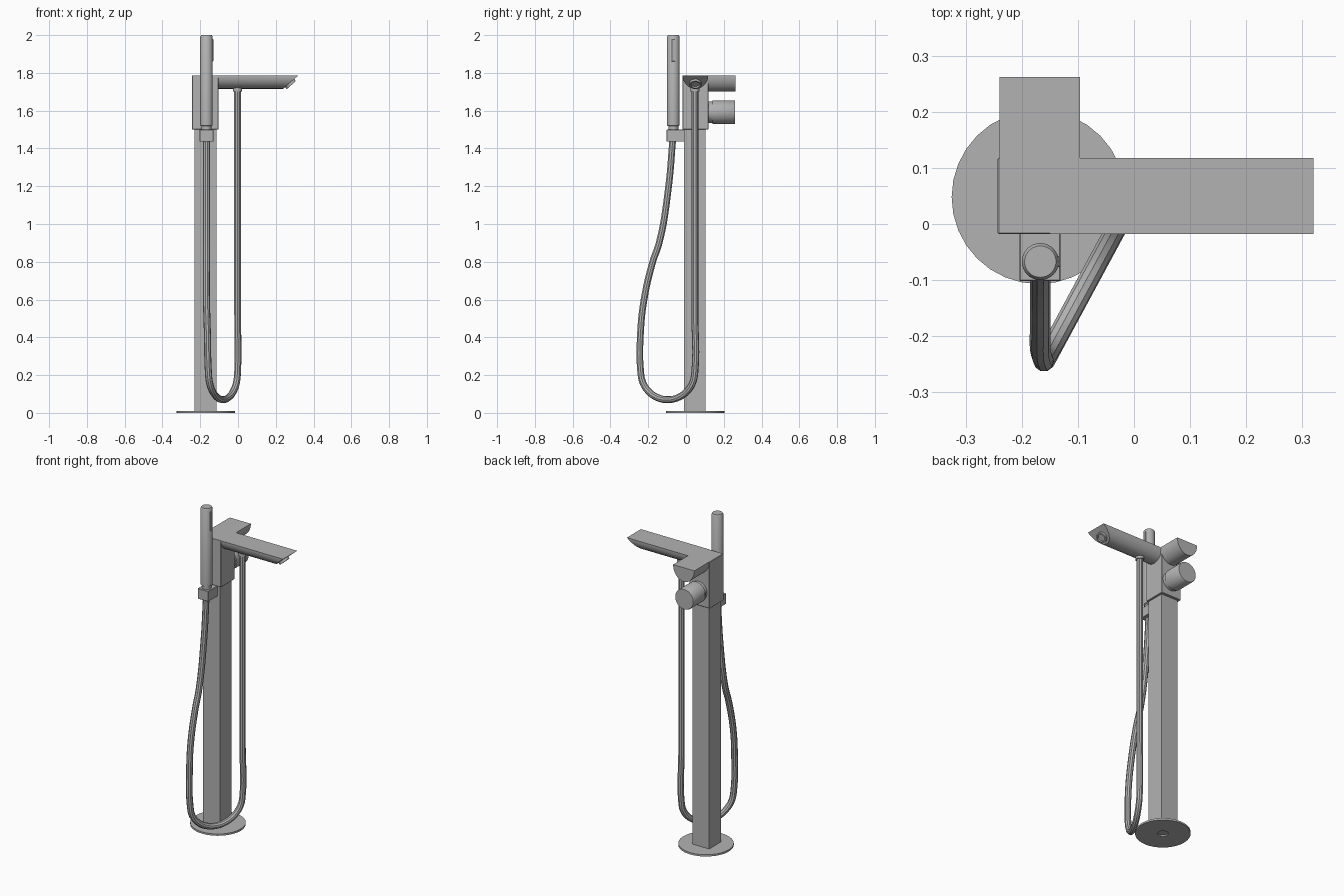
import bpy, bmesh, math
from mathutils import Vector, Matrix

cube = bpy.data.objects.get("Cube")
if cube:
    bpy.data.objects.remove(cube, do_unlink=True)

metal = bpy.data.materials.new("brushed grey metal")
GREY = (0.45, 0.45, 0.45, 1)
metal.use_nodes = True
metal.diffuse_color = GREY
bsdf = next(n for n in metal.node_tree.nodes if n.type == "BSDF_PRINCIPLED")
bsdf.inputs["Base Color"].default_value = GREY
bsdf.inputs["Roughness"].default_value = 0.5

CX, CY = -0.17, 0.048          # axis of the column
UP, BACK, RIGHT = Vector((0, 0, 1)), Vector((0, 1, 0)), Vector((1, 0, 0))


def finish(obj):
    obj.data.materials.clear()
    obj.data.materials.append(metal)
    bpy.ops.object.select_all(action="DESELECT")
    obj.select_set(True)
    bpy.context.view_layer.objects.active = obj
    bpy.ops.object.shade_smooth_by_angle(angle=math.radians(35))
    return obj


def make(name, bm):
    bmesh.ops.recalc_face_normals(bm, faces=bm.faces)
    mesh = bpy.data.meshes.new(name)
    bm.to_mesh(mesh)
    bm.free()
    obj = bpy.data.objects.new(name, mesh)
    bpy.context.collection.objects.link(obj)
    return finish(obj)


def box(name, lo, hi, bevel=0.0):
    bm = bmesh.new()
    lo, hi = Vector(lo), Vector(hi)
    size = Matrix.Diagonal((*(hi - lo), 1))
    bmesh.ops.create_cube(bm, size=1, matrix=Matrix.Translation((lo + hi) / 2) @ size)
    if bevel:
        bmesh.ops.bevel(bm, geom=bm.edges[:], offset=bevel, segments=1, affect="EDGES")
    return make(name, bm)


def lathe(name, profile, base, axis=UP, steps=32):
    """Spin (radius, height) pairs round an axis; radius 0 closes an end."""
    bm = bmesh.new()
    verts = [bm.verts.new((r, 0, h)) for r, h in profile]
    edges = [bm.edges.new(pair) for pair in zip(verts, verts[1:])]
    bmesh.ops.spin(bm, geom=verts + edges, cent=(0, 0, 0), axis=UP,
                   angle=math.tau, steps=steps)
    bmesh.ops.remove_doubles(bm, verts=bm.verts, dist=0.0005)
    bm.transform(Matrix.Translation(base) @ axis.to_track_quat("Z", "Y").to_matrix().to_4x4())
    return make(name, bm)


def trough(start, length, along, half, depth, segs=24):
    """Flat-topped bar with a half-round underside."""
    bm = bmesh.new()
    side = along.cross(UP)
    ring = []
    for i in range(segs + 1):
        a = math.pi * i / segs
        ring.append(bm.verts.new(Vector(start) + side * half * math.cos(a)
                                 - UP * depth * math.sin(a)))
    face = bm.faces.new(ring)
    ext = bmesh.ops.extrude_face_region(bm, geom=[face])
    moved = [v for v in ext["geom"] if isinstance(v, bmesh.types.BMVert)]
    bmesh.ops.translate(bm, verts=moved, vec=along * length)
    return bm


# Floor plate with a pipe hole beneath
lathe("floor_plate", [(0, 0.008), (0.03, 0.008), (0.03, 0), (0.155, 0),
                      (0.155, 0.011), (0, 0.011)], (CX, CY, 0))

# Square column and wider head block
box("column", (-0.23, -0.01, 0.008), (-0.115, 0.103, 1.5))
box("head_block", (-0.243, -0.018, 1.5), (-0.104, 0.118, 1.787), 0.002)

# Spout, cut at a slant at its tip
tip = Vector((0.32, CY, 1.787))
slant = Vector((0.66, 0, -0.75)).normalized()
bm = trough((-0.15, 0.05, 1.787), 0.5, RIGHT, 0.068, 0.071)
cut = bmesh.ops.bisect_plane(bm, geom=bm.verts[:] + bm.edges[:] + bm.faces[:],
                             plane_co=tip, plane_no=slant, clear_outer=True)
bmesh.ops.holes_fill(bm, edges=[e for e in bm.edges if e.is_boundary])
make("spout", bm)

# Water outlet ring on the slanted face
down_slope = Vector((slant.z, 0, -slant.x))
lathe("water_outlet", [(0.032, -0.004), (0.032, 0.014), (0.024, 0.014),
                       (0.024, 0.003), (0, 0.003)],
      tip + Vector((0, 0.002, 0)) + down_slope * 0.062, slant, 24)

# Upper half-round lever and lower round knob at the back
make("diverter_handle", trough((CX + 0.002, 0.11, 1.787), 0.152, BACK, 0.072, 0.086))
lathe("mixer_knob", [(0, -0.005), (0.057, -0.005), (0.057, 0.024), (0.063, 0.026),
                     (0.063, 0.142), (0.061, 0.145), (0, 0.145)], (CX, 0.115, 1.592), BACK)
box("knob_marker", (CX - 0.066, 0.142, 1.588), (CX - 0.06, 0.152, 1.608))

# Hand shower in its holder
SX, SY = -0.167, -0.067
box("shower_holder", (-0.204, -0.102, 1.436), (-0.131, -0.004, 1.5), 0.002)
lathe("hand_shower", [(0, 1.49), (0.026, 1.49), (0.026, 1.518), (0.033, 1.522),
                      (0.033, 1.992), (0.028, 2.0), (0, 2.0)], (SX, SY, 0))
box("spray_plate", (SX + 0.028, SY - 0.01, 1.86), (SX + 0.036, SY + 0.01, 1.98), 0.002)

# Hose: gentle S-bend down, half loop, then straight up to the spout
low, rise = Vector((-0.157, -0.24, 0.22)), Vector((-0.002, 0.047, 0.22))
path = [Vector((SX, y, z)) for y, z in
        ((-0.07, 1.45), (-0.092, 1.2), (-0.142, 0.9), (-0.176, 0.8), (-0.222, 0.6))]
path.append(Vector((-0.162, -0.241, 0.42)))
mid, reach = (low + rise) / 2, (rise - low) / 2
for i in range(9):
    a = math.pi * i / 8
    path.append(mid - reach * math.cos(a) - UP * 0.15 * math.sin(a))
path += [rise + UP * h for h in (0.3, 0.9, 1.5)]
curve = bpy.data.curves.new("hose", "CURVE")
curve.dimensions = "3D"
curve.bevel_depth = 0.0185
curve.bevel_resolution = 3
curve.resolution_u = 6
curve.use_fill_caps = True
spline = curve.splines.new("BEZIER")
spline.bezier_points.add(len(path) - 1)
for point, co in zip(spline.bezier_points, path):
    point.co = co
    point.handle_left_type = point.handle_right_type = "AUTO"
hose = bpy.data.objects.new("hose", curve)
bpy.context.collection.objects.link(hose)
bpy.ops.object.select_all(action="DESELECT")
hose.select_set(True)
bpy.context.view_layer.objects.active = hose
bpy.ops.object.convert(target="MESH")
finish(bpy.context.view_layer.objects.active)

# Hose fittings
lathe("hose_nut", [(0, 0), (0.024, 0), (0.024, 0.022), (0, 0.022)], (rise.x, rise.y, 1.702))
